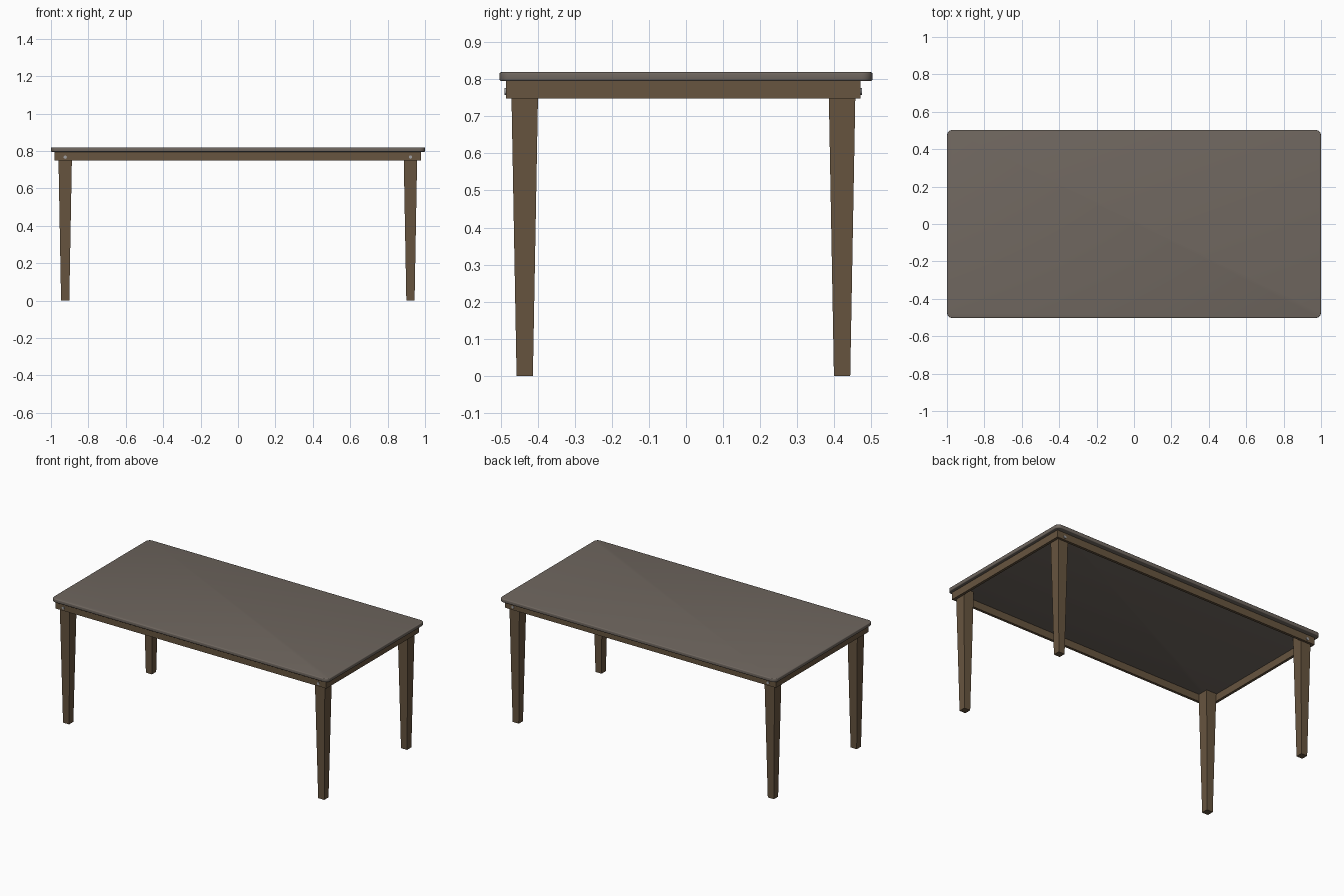
import bpy, bmesh
from math import radians, pi
from mathutils import Matrix

if "Cube" in bpy.data.objects:
    bpy.data.objects.remove(bpy.data.objects["Cube"])

CX, CY = -0.001, -0.007   # centre of the base under the top


def material(name, rgb):
    m = bpy.data.materials.new(name)
    m.diffuse_color = (*rgb, 1)
    m.use_nodes = True
    m.node_tree.nodes["Principled BSDF"].inputs["Base Color"].default_value = m.diffuse_color
    return m


TOP = material("top_wood", (0.16, 0.135, 0.115))
WOOD = material("leg_wood", (0.135, 0.09, 0.05))
METAL = material("bolt_metal", (0.35, 0.35, 0.36))


def finish(bm, name, mat):
    bmesh.ops.recalc_face_normals(bm, faces=bm.faces)
    me = bpy.data.meshes.new(name)
    bm.to_mesh(me)
    bm.free()
    ob = bpy.data.objects.new(name, me)
    bpy.context.collection.objects.link(ob)
    me.materials.append(mat)
    return ob


def box(x0, x1, y0, y1, z0, z1):
    bm = bmesh.new()
    bmesh.ops.create_cube(bm, size=1)
    for v in bm.verts:
        v.co.x = x1 if v.co.x > 0 else x0
        v.co.y = y1 if v.co.y > 0 else y0
        v.co.z = z1 if v.co.z > 0 else z0
    return bm


# table top: rounded corners, softened rim
bm = box(-1, 1, -0.503, 0.503, 0.795, 0.819)
upright = [e for e in bm.edges if abs(e.verts[0].co.z - e.verts[1].co.z) > 0.01]
bmesh.ops.bevel(bm, geom=upright, offset=0.03, segments=6, profile=0.5, affect='EDGES')
rim = [e for e in bm.edges if abs(e.verts[0].co.z - e.verts[1].co.z) < 0.001]
bmesh.ops.bevel(bm, geom=rim, offset=0.005, segments=3, profile=0.5, affect='EDGES')
top = finish(bm, "table_top", TOP)
bpy.context.view_layer.objects.active = top
top.select_set(True)
bpy.ops.object.shade_smooth_by_angle(angle=radians(35))

# apron boards
AX, AY, T = 0.979, 0.478, 0.017
for s, side in ((-1, "front"), (1, "back")):
    y0, y1 = sorted((CY + s * AY, CY + s * (AY - T)))
    finish(box(CX - AX, CX + AX, y0, y1, 0.748, 0.795), side + "_apron", WOOD)
for s, side in ((-1, "left"), (1, "right")):
    x0, x1 = sorted((CX + s * AX, CX + s * (AX - T)))
    finish(box(x0, x1, CY - AY + T, CY + AY - T, 0.748, 0.795), side + "_apron", WOOD)

# tapered legs in the apron corners, and bolts through the long aprons
for sx, lr in ((-1, "left"), (1, "right")):
    for sy, fb in ((-1, "front"), (1, "back")):
        x, y = CX + sx * 0.923, CY + sy * 0.428
        bm = box(-1, 1, -1, 1, 0, 0.795)
        for v in bm.verts:
            h = 0.0365 if v.co.z > 0.1 else 0.022
            v.co.x, v.co.y = x + v.co.x * h, y + v.co.y * h
        finish(bm, f"{fb}_{lr}_leg", WOOD)

        bm = bmesh.new()
        bmesh.ops.create_cone(bm, cap_ends=True, segments=12, radius1=0.009, radius2=0.009,
                              depth=0.012, matrix=Matrix.Translation((x, CY + sy * (AY - 0.002), 0.767))
                              @ Matrix.Rotation(pi / 2, 4, 'X'))
        finish(bm, f"{fb}_{lr}_bolt", METAL)
